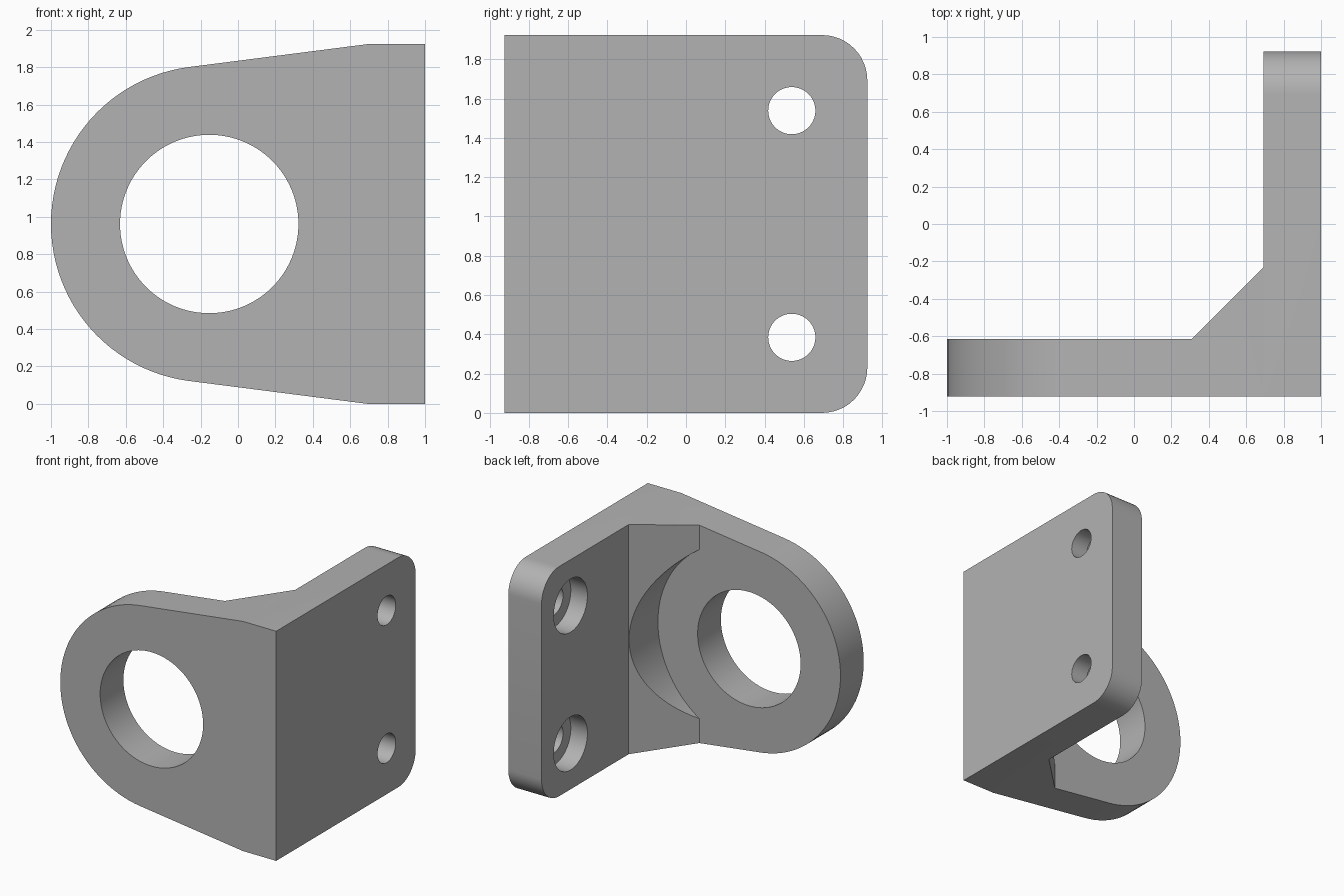
import bpy, bmesh, math
from mathutils import Vector

if "Cube" in bpy.data.objects:
    bpy.data.objects.remove(bpy.data.objects["Cube"], do_unlink=True)

U = 2 / 13                      # design unit: the bracket is 13 units long
MID_Z = 6.25                    # height of the symmetry plane
BOSS = Vector((-1, MID_Z))      # centre of the large bore (x, z)
BOSS_R = 5.5

metal = bpy.data.materials.new("grey metal")
metal.use_nodes = True
colour = (0.45, 0.45, 0.45, 1)
metal.diffuse_color = colour
metal.node_tree.nodes["Principled BSDF"].inputs["Base Color"].default_value = colour


def prism(name, points, axis, low, high):
    """Extrude a flat outline along one axis, in design units."""
    place = {"x": lambda a, b, t: (t, a, b),
             "y": lambda a, b, t: (a, t, b),
             "z": lambda a, b, t: (a, b, t)}[axis]
    bm = bmesh.new()
    ends = [[bm.verts.new(Vector(place(a, b, t)) * U) for a, b in points] for t in (low, high)]
    for ring in ends:
        bm.faces.new(ring)
    n = len(points)
    for i in range(n):
        j = (i + 1) % n
        bm.faces.new((ends[0][i], ends[0][j], ends[1][j], ends[1][i]))
    bmesh.ops.recalc_face_normals(bm, faces=bm.faces)
    mesh = bpy.data.meshes.new(name)
    bm.to_mesh(mesh)
    bm.free()
    mesh.materials.append(metal)
    obj = bpy.data.objects.new(name, mesh)
    bpy.context.scene.collection.objects.link(obj)
    return obj


def arc(centre, radius, start, end, steps):
    angles = [start + (end - start) * i / steps for i in range(steps + 1)]
    return [(centre[0] + radius * math.cos(a), centre[1] + radius * math.sin(a)) for a in angles]


def circle(centre, radius, steps=64):
    return arc(centre, radius, 0, math.tau, steps)[:-1]


def combine(target, tool, operation):
    """Apply one boolean and discard the tool."""
    mod = target.modifiers.new("shape", "BOOLEAN")
    mod.operation, mod.solver, mod.object = operation, "EXACT", tool
    graph = bpy.context.evaluated_depsgraph_get()
    target.data = bpy.data.meshes.new_from_object(target.evaluated_get(graph))
    target.modifiers.clear()
    bpy.data.objects.remove(tool, do_unlink=True)


# Angle section with a diagonal gusset in the inside corner
bracket = prism("angle_bracket", [(-7, -6), (6.5, -6), (6.5, 6), (4.5, 6), (4.5, -1.5),
                                  (2, -4), (-7, -4)], "z", 0, 2 * MID_Z)

# Rounded free corners of the mounting wall
bm = bmesh.new()
bm.from_mesh(bracket.data)
corners = [e for e in bm.edges
           if all(v.co.y > 5.9 * U for v in e.verts)
           and abs(e.verts[0].co.x - e.verts[1].co.x) > U]
bmesh.ops.bevel(bm, geom=corners, offset=1.5 * U, segments=12, profile=0.5, affect="EDGES")
bm.to_mesh(bracket.data)
bm.free()

# Round clearance scooped out of the gusset
combine(bracket, prism("clearance", circle(BOSS, BOSS_R - 0.01, 96), "y", -4, 7), "DIFFERENCE")

# Flange outline: round end with tangent sides running out to the wall
shoulder = Vector((4.5, 2 * MID_Z)) - BOSS
tangent = math.atan2(shoulder.y, shoulder.x) + math.acos(BOSS_R / shoulder.length)
outline = arc(BOSS, BOSS_R, tangent, math.tau - tangent, 48)
first = Vector(outline[0])
run = shoulder + BOSS - first
far = first + run * (8 - first.x) / run.x
outline = [tuple(far)] + outline + [(far.x, 2 * MID_Z - far.y)]
combine(bracket, prism("flange_outline", outline, "y", -7, 7), "INTERSECT")

# Large bore
combine(bracket, prism("bore", circle(BOSS, 3.1, 96), "y", -7, 0), "DIFFERENCE")

# Counterbored screw holes
for side in (-1, 1):
    centre = (3.5, MID_Z + side * 3.75)
    combine(bracket, prism("screw_hole", circle(centre, 0.78), "x", 4, 7), "DIFFERENCE")
    combine(bracket, prism("counterbore", circle(centre, 1.45), "x", 4, 5.5), "DIFFERENCE")

# Merge coplanar faces and shade the curved ones smoothly
bm = bmesh.new()
bm.from_mesh(bracket.data)
bmesh.ops.remove_doubles(bm, verts=bm.verts, dist=0.0001)
bmesh.ops.dissolve_limit(bm, angle_limit=math.radians(0.5), verts=bm.verts, edges=bm.edges)
bm.to_mesh(bracket.data)
bm.free()
bpy.ops.object.select_all(action="DESELECT")
bracket.select_set(True)
bpy.context.view_layer.objects.active = bracket
bpy.ops.object.shade_smooth_by_angle(angle=math.radians(30))
